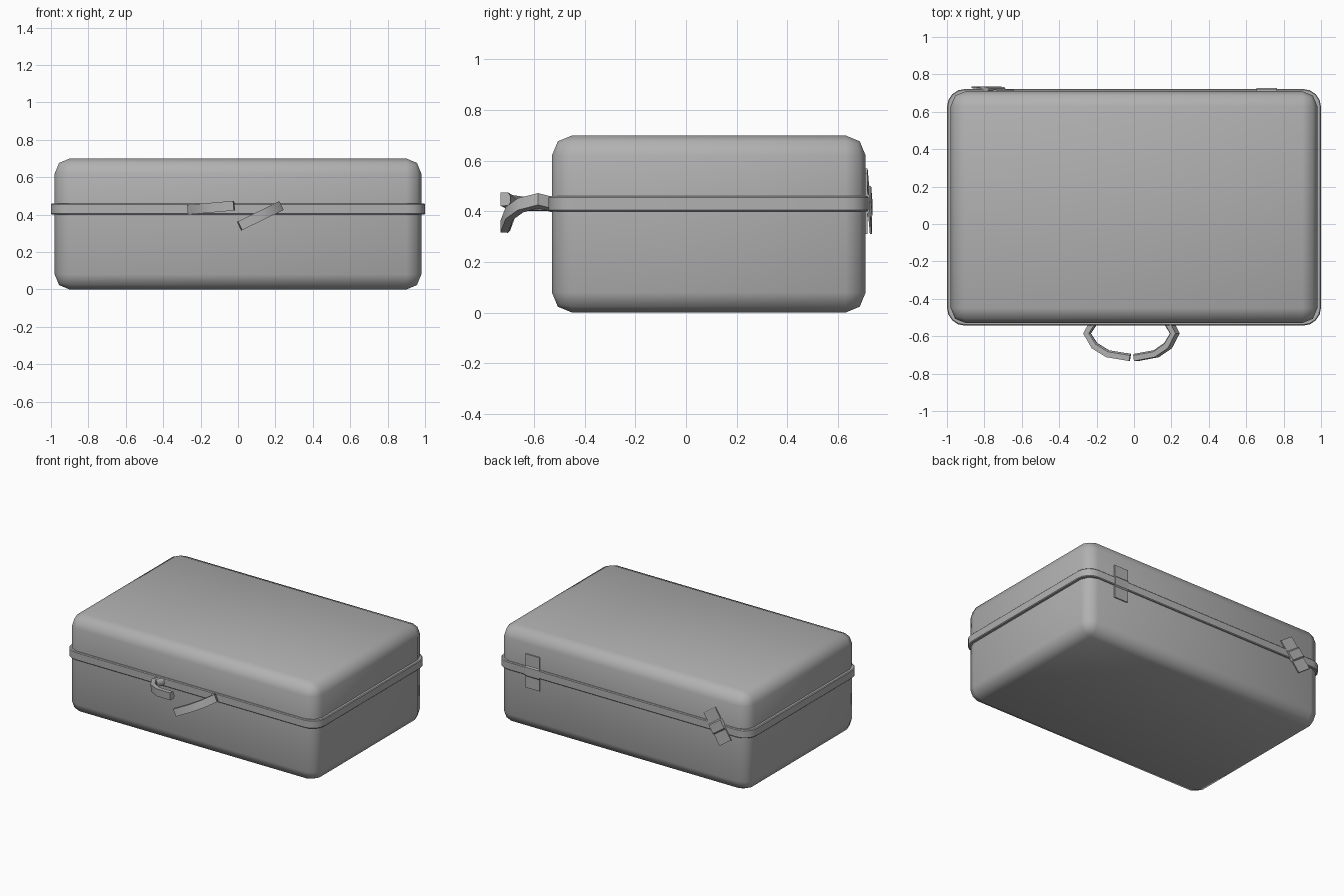
import bpy, bmesh
from math import radians, cos, sin
from mathutils import Matrix, Vector

if "Cube" in bpy.data.objects:
    bpy.data.objects.remove(bpy.data.objects["Cube"])

# one dark grey for the whole case
GREY = bpy.data.materials.new("dark_grey")
GREY.diffuse_color = (0.44, 0.44, 0.44, 1)
GREY.use_nodes = True
GREY.node_tree.nodes["Principled BSDF"].inputs["Base Color"].default_value = GREY.diffuse_color


def finish(bm, name, angle=50):
    bmesh.ops.recalc_face_normals(bm, faces=bm.faces)
    me = bpy.data.meshes.new(name)
    bm.to_mesh(me)
    bm.free()
    me.materials.append(GREY)
    ob = bpy.data.objects.new(name, me)
    bpy.context.collection.objects.link(ob)
    bpy.ops.object.select_all(action='DESELECT')
    ob.select_set(True)
    bpy.context.view_layer.objects.active = ob
    bpy.ops.object.shade_smooth_by_angle(angle=radians(angle))
    return ob


def box(bm, lo, hi):
    lo, hi = Vector(lo), Vector(hi)
    m = Matrix.Translation((lo + hi) / 2) @ Matrix.Diagonal((*(hi - lo), 1))
    return bmesh.ops.create_cube(bm, size=1, matrix=m)['verts']


def bevel(bm, edges, width, seg):
    bmesh.ops.bevel(bm, geom=edges, offset=width, segments=seg, profile=0.5,
                    affect='EDGES')


# case halves: one rounded box split at the seam
def case_half(name, keep_top):
    bm = bmesh.new()
    box(bm, (-0.98, -0.53, 0), (0.98, 0.71, 0.70))
    bevel(bm, bm.edges[:], 0.08, 2)
    bmesh.ops.bisect_plane(bm, geom=bm.verts[:] + bm.edges[:] + bm.faces[:],
                           plane_co=(0, 0, 0.43), plane_no=(0, 0, 1),
                           clear_inner=keep_top, clear_outer=not keep_top)
    finish(bm, name)


case_half("case_base", False)
case_half("case_lid", True)

# rim band around the seam
bm = bmesh.new()
box(bm, (-1.0, -0.543, 0.40), (1.0, 0.722, 0.46))
bevel(bm, [e for e in bm.edges
           if abs(e.verts[0].co.z - e.verts[1].co.z) > 0.01], 0.095, 4)
bm.normal_update()
bevel(bm, [e for e in bm.edges if abs(e.verts[0].co.z - e.verts[1].co.z) < 0.001],
      0.005, 1)
finish(bm, "rim_band", 40)


# broken handle halves: chamfered bar swept along a bent path, then tilted
PATH = [(0.04, -0.52), (0.0, -0.585), (0.04, -0.65), (0.11, -0.693), (0.23, -0.713)]
SECTION = [(-0.019, -0.014), (-0.010, -0.026), (0.020, -0.026),
           (0.020, 0.026), (-0.010, 0.026), (-0.019, 0.014)]


def handle_half(name, x, z, side, tilt):
    bm = bmesh.new()
    pts = [Vector(p) for p in PATH]
    rings = []
    for i, p in enumerate(pts):
        t = (pts[min(i + 1, len(pts) - 1)] - pts[max(i - 1, 0)]).normalized()
        n = Vector((t.y, -t.x))
        ring = []
        for a, b in SECTION:
            q = p + n * a
            ring.append(bm.verts.new((x + side * (q.x * cos(tilt) - b * sin(tilt)),
                                      q.y, z + q.x * sin(tilt) + b * cos(tilt))))
        rings.append(ring)
    k = len(SECTION)
    for r, s in zip(rings, rings[1:]):
        for j in range(k):
            bm.faces.new((r[j], r[(j + 1) % k], s[(j + 1) % k], s[j]))
    bm.faces.new(rings[0])
    bm.faces.new(rings[-1])
    finish(bm, name, 40)


handle_half("handle_left", -0.25, 0.428, 1, radians(5))
handle_half("handle_right", 0.215, 0.44, -1, radians(-26))


# hinges: thin leaf plus raised chamfered knuckle
def hinge(name, loc, lean, turn):
    bm = bmesh.new()
    box(bm, (-0.055, -0.004, -0.12), (0.055, 0.004, 0.12))
    v = box(bm, (-0.055, -0.010, -0.038), (0.055, 0.012, 0.038))
    bevel(bm, [e for e in bm.edges if e.verts[0] in v and e.verts[1] in v
               and abs(e.verts[0].co.x - e.verts[1].co.x) > 0.05], 0.008, 1)
    ob = finish(bm, name, 30)
    ob.location = loc
    ob.rotation_euler = (lean, turn, 0)


hinge("hinge_fixed", (0.71, 0.714, 0.43), 0, 0)
hinge("hinge_loose", (-0.755, 0.722, 0.44), radians(4), radians(35))
